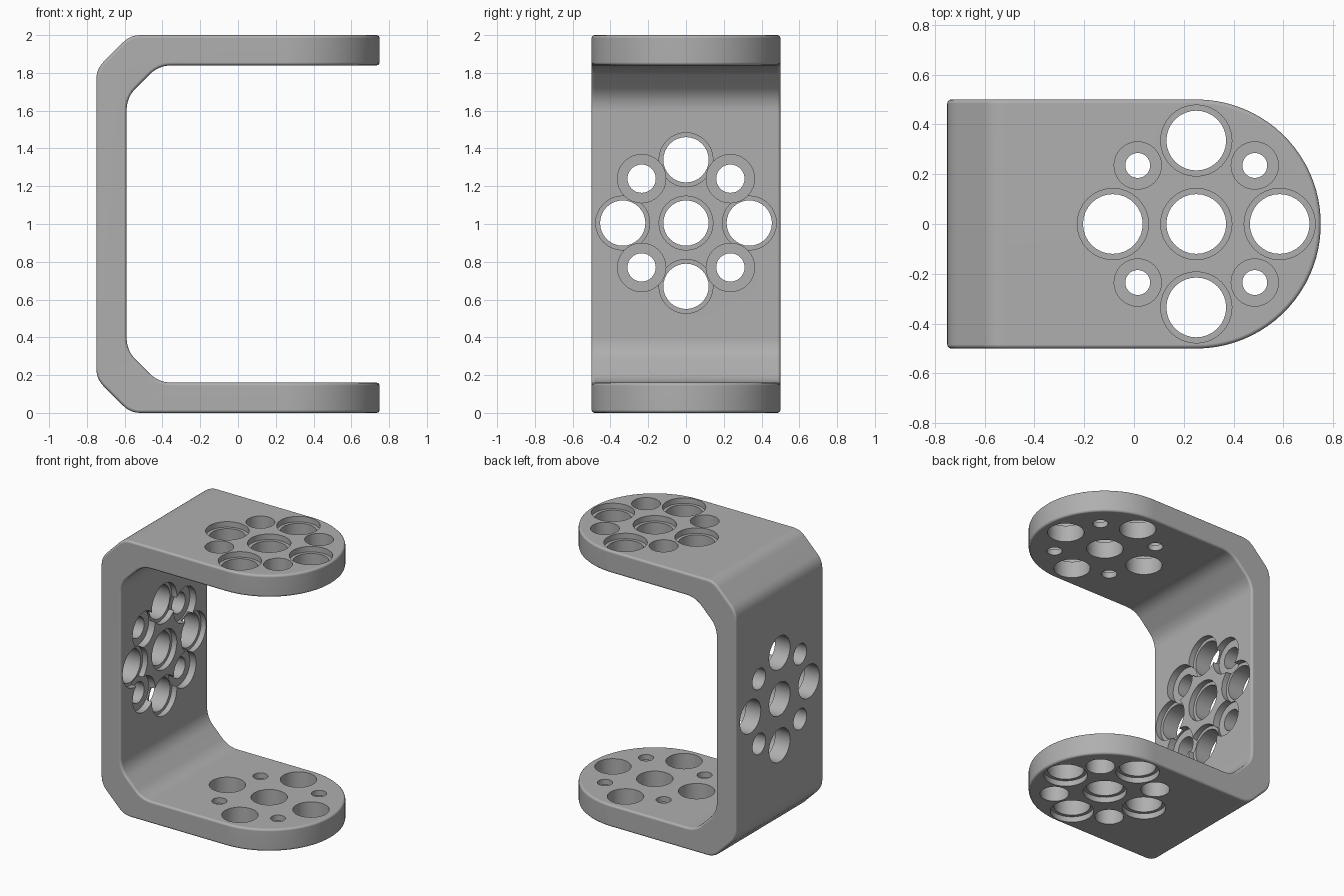
import bpy, bmesh, math
from mathutils import Matrix, Vector

if "Cube" in bpy.data.objects:
    bpy.data.objects.remove(bpy.data.objects["Cube"])

grey = bpy.data.materials.new("plain grey")
grey.diffuse_color = (0.43, 0.43, 0.43, 1)
grey.use_nodes = True
grey.node_tree.nodes["Principled BSDF"].inputs["Base Color"].default_value = grey.diffuse_color


def rounded(points, r, n=6):
    """Round the inner points of a polyline with short curves."""
    out = []
    for a, b, c in zip(points, points[1:], points[2:]):
        a, b, c = Vector(a), Vector(b), Vector(c)
        p, q = b + (a - b).normalized() * r, b + (c - b).normalized() * r
        for i in range(n + 1):
            t = i / n
            out.append(p * (1 - t) ** 2 + b * 2 * t * (1 - t) + q * t * t)
    return out


def make_object(name, bm):
    me = bpy.data.meshes.new(name)
    bm.to_mesh(me)
    bm.free()
    me.materials.append(grey)
    ob = bpy.data.objects.new(name, me)
    bpy.context.collection.objects.link(ob)
    return ob


# C-shaped bracket: stations of (outer x, outer z, inner x, inner z, half width)
N = 20
half = []
for i in range(N + 1):
    t = math.pi / 2 * (1 - (i + 0.5) / (N + 0.5))
    x = 0.25 + 0.5 * math.sin(t)
    half.append((x, 2.0, x, 1.84, 0.5 * math.cos(t)))
outer = rounded([(0.25, 2), (-0.57, 2), (-0.75, 1.82), (-0.75, 1)], 0.055)
inner = rounded([(0.25, 1.84), (-0.42, 1.84), (-0.59, 1.67), (-0.59, 1)], 0.07)
half += [(o.x, o.y, i.x, i.y, 0.5) for o, i in zip(outer, inner)]
stations = half + [(a, 2 - b, c, 2 - d, w) for a, b, c, d, w in reversed(half)]

bm = bmesh.new()
rings = []
for ox, oz, ix, iz, w in stations:
    rings.append([bm.verts.new(p) for p in
                  ((ox, -w, oz), (ox, w, oz), (ix, w, iz), (ix, -w, iz))])
for a, b in zip(rings, rings[1:]):
    for k in range(4):
        m = (k + 1) % 4
        bm.faces.new((a[k], a[m], b[m], b[k]))
bm.faces.new(rings[0])
bm.faces.new(rings[-1])
bmesh.ops.recalc_face_normals(bm, faces=bm.faces)
bmesh.ops.dissolve_limit(bm, angle_limit=math.radians(0.5),
                         verts=bm.verts, edges=bm.edges)
bracket = make_object("bracket", bm)

# Hole cutters: through holes with wider stepped recesses
cut = bmesh.new()


def cylinder(frame, u, v, r, z0, z1):
    m = frame @ Matrix.Translation((u, v, (z0 + z1) / 2))
    bmesh.ops.create_cone(cut, cap_ends=True, segments=32, radius1=r,
                          radius2=r, depth=z1 - z0, matrix=m)


def hole_pattern(frame, small, small_recess, small_depth):
    """Local z points out of the recessed face, which lies at z = 0."""
    for u, v in ((0, 0), (0.335, 0), (-0.335, 0), (0, 0.335), (0, -0.335)):
        cylinder(frame, u, v, 0.12, -0.25, 0.09)
        cylinder(frame, u, v, 0.143, -0.04, 0.1)
    for u in (-0.235, 0.235):
        for v in (-0.235, 0.235):
            cylinder(frame, u, v, small, -0.26, 0.07)
            cylinder(frame, u, v, small_recess, -small_depth, 0.08)


hole_pattern(Matrix.Translation((0.25, 0, 2)), 0.05, 0.095, 0.12)
hole_pattern(Matrix.Translation((0.25, 0, 0)) @ Matrix.Rotation(math.pi, 4, 'X'),
             0.05, 0.095, 0.12)
hole_pattern(Matrix.Translation((-0.59, 0, 1.005)) @ Matrix.Rotation(math.pi / 2, 4, 'Y'),
             0.075, 0.128, 0.05)
cutter = make_object("hole_cutter", cut)
cutter.hide_render = True

# Soft rims, then the holes
bev = bracket.modifiers.new("rims", 'BEVEL')
bev.width = 0.016
bev.segments = 3
bev.limit_method = 'ANGLE'
bev.angle_limit = math.radians(50)
bev.use_clamp_overlap = False
boo = bracket.modifiers.new("holes", 'BOOLEAN')
boo.operation = 'DIFFERENCE'
boo.solver = 'EXACT'
boo.use_self = True
boo.object = cutter

bpy.context.view_layer.objects.active = bracket
bracket.select_set(True)
for name in ("rims", "holes"):
    bpy.ops.object.modifier_apply(modifier=name)
bpy.data.objects.remove(cutter)
bpy.ops.object.shade_smooth_by_angle(angle=math.radians(35))
wn = bracket.modifiers.new("normals", 'WEIGHTED_NORMAL')
wn.keep_sharp = True
